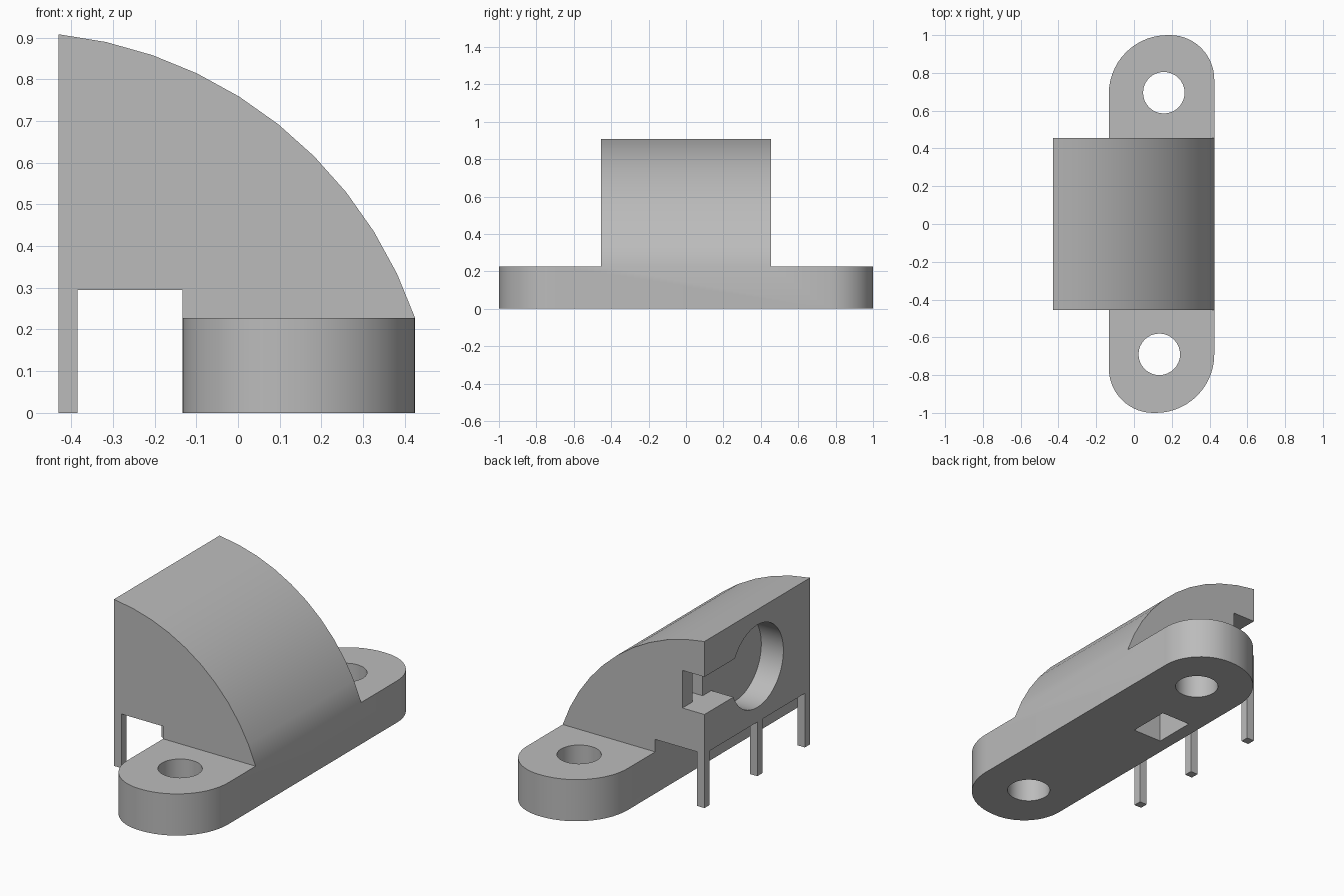
import bpy, bmesh, math
from mathutils import Vector

cube = bpy.data.objects.get("Cube")
if cube:
    bpy.data.objects.remove(cube, do_unlink=True)

grey = bpy.data.materials.new("plain_grey")
grey.use_nodes = True
grey.diffuse_color = (0.5, 0.5, 0.5, 1)
grey.node_tree.nodes["Principled BSDF"].inputs["Base Color"].default_value = (0.5, 0.5, 0.5, 1)

HALF = 0.455          # half the housing's length
BACK = -0.43          # flat face of the housing
FLANGE_TOP = 0.227
LEFT, RIGHT = -0.133, 0.425
PIN = 0.045


def arc(cx, cy, r, a0, a1, n):
    """Points along an arc, angles in degrees."""
    angles = [math.radians(a0 + (a1 - a0) * i / n) for i in range(n + 1)]
    return [(cx + r * math.cos(a), cy + r * math.sin(a)) for a in angles]


def prism(name, outline, to_world, depth):
    """Extrude a closed outline, placed by to_world, along depth."""
    bm = bmesh.new()
    face = bm.faces.new([bm.verts.new(to_world(u, v)) for u, v in outline])
    moved = bmesh.ops.extrude_face_region(bm, geom=[face])["geom"]
    bmesh.ops.translate(bm, vec=Vector(depth),
                        verts=[g for g in moved if isinstance(g, bmesh.types.BMVert)])
    bmesh.ops.recalc_face_normals(bm, faces=bm.faces)
    mesh = bpy.data.meshes.new(name)
    bm.to_mesh(mesh)
    bm.free()
    mesh.materials.append(grey)
    obj = bpy.data.objects.new(name, mesh)
    bpy.context.collection.objects.link(obj)
    return obj


def box(name, x, y, z):
    outline = [(x[0], y[0]), (x[1], y[0]), (x[1], y[1]), (x[0], y[1])]
    return prism(name, outline, lambda u, v: (u, v, z[0]), (0, 0, z[1] - z[0]))


def combine(target, tool, operation):
    """Apply a boolean and discard the tool."""
    mod = target.modifiers.new(operation.lower(), "BOOLEAN")
    mod.operation, mod.solver, mod.object = operation, "EXACT", tool
    bpy.context.view_layer.objects.active = target
    bpy.ops.object.modifier_apply(modifier=mod.name)
    bpy.data.objects.remove(tool, do_unlink=True)


# Housing: quarter-round profile with a thin wall that becomes the pins
curve = arc(-0.537, -0.1036, 1.0172, 83.96, 18.97, 10)
curve[0], curve[-1] = (BACK, 0.908), (RIGHT, FLANGE_TOP)
profile = curve + [(0.4, 0.1), (-0.11, 0.1), (LEFT, FLANGE_TOP), (LEFT, 0.295),
                   (BACK + PIN, 0.295), (BACK + PIN, 0), (BACK, 0)]
housing = prism("sensor_housing", profile, lambda u, v: (u, -HALF, v), (0, 2 * HALF, 0))

# Mounting flange: unequal rounded corners, repeated by a half turn
end = arc(0.19, 0.765, 0.235, 0, 90, 14) + arc(0.177, 0.69, 0.31, 90, 180, 14)
mid = (LEFT + RIGHT) / 2
outline = end + [(2 * mid - x, -y) for x, y in end]
flange = prism("mounting_flange", outline, lambda u, v: (u, v, 0), (0, 0, FLANGE_TOP))
combine(housing, flange, "UNION")

# Gaps that leave three pins
for y in ((-HALF + PIN, -PIN), (0, HALF - PIN)):
    combine(housing, box("pin_gap", (BACK - 0.1, BACK + PIN + 0.02), y, (-0.1, 0.295)), "DIFFERENCE")

# Screw holes
for x, y in ((0.158, 0.695), (0.134, -0.69)):
    hole = prism("screw_hole", arc(x, y, 0.11, 0, 348.75, 31),
                 lambda u, v: (u, v, -0.1), (0, 0, 0.5))
    combine(housing, hole, "DIFFERENCE")

# Round recess in the flat face, with a side channel running out of one end
FLOOR = BACK + 0.133
recess = prism("round_recess", arc(0, 0.6, 0.225, 0, 352.5, 47),
               lambda u, v: (BACK - 0.1, u, v), (0.233, 0, 0))
combine(housing, recess, "DIFFERENCE")
combine(housing, box("side_channel", (BACK - 0.1, FLOOR), (0.1, 0.6), (0.51, 0.715)), "DIFFERENCE")

# Wire passage from the channel to a square well in the underside
combine(housing, box("wire_well", (-0.06, 0.115), (0.14, 0.37), (-0.1, 0.6)), "DIFFERENCE")
combine(housing, box("wire_passage", (FLOOR - 0.02, 0), (0.28, 0.37), (0.51, 0.7)), "DIFFERENCE")

# Smooth curves, crisp edges
bpy.ops.object.select_all(action="DESELECT")
housing.select_set(True)
bpy.context.view_layer.objects.active = housing
bpy.ops.object.shade_smooth_by_angle(angle=math.radians(30))
